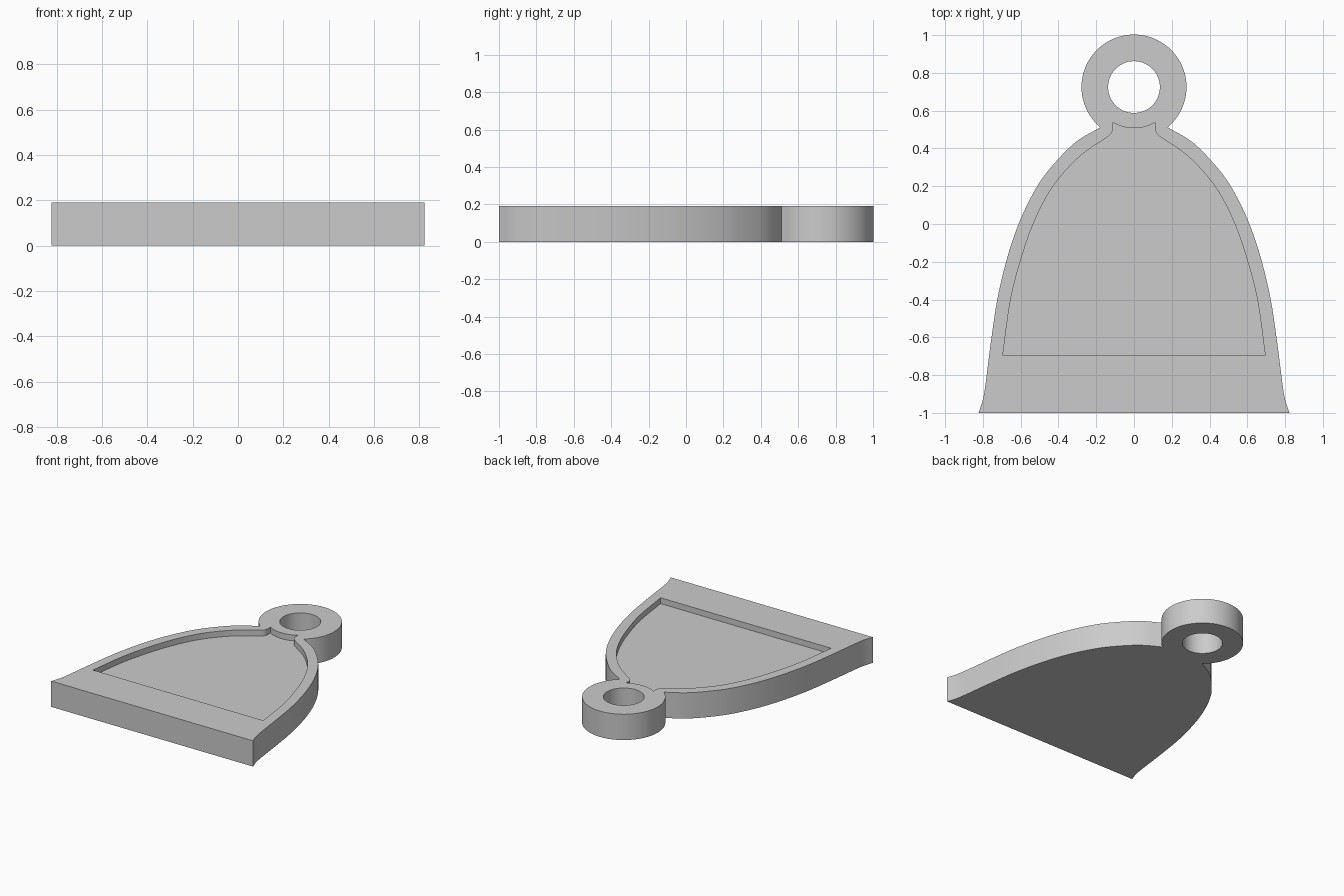
import bpy, bmesh, math
from mathutils import Vector

if "Cube" in bpy.data.objects:
    bpy.data.objects.remove(bpy.data.objects["Cube"])

HEIGHT, FLOOR = 0.19, 0.147
RING_Y, RING_R, HOLE_R, LIP_R = 0.725, 0.278, 0.137, 0.218


def smooth_path(points, steps=6):
    """Catmull-Rom curve through the points, both ends included."""
    p = [Vector(q) for q in points]
    p = [2 * p[0] - p[1]] + p + [2 * p[-1] - p[-2]]
    out = []
    for a, b, c, d in zip(p, p[1:], p[2:], p[3:]):
        for i in range(steps):
            t = i / steps
            out.append(0.5 * (2 * b + (c - a) * t + (2 * a - 5 * b + 4 * c - d) * t ** 2
                              + (3 * b - a - 3 * c + d) * t ** 3))
    return out + [p[-2]]


def arc(radius, start, end, count):
    """Points around the ring centre."""
    angles = [start + (end - start) * i / count for i in range(count + 1)]
    return [Vector((radius * math.cos(a), RING_Y + radius * math.sin(a))) for a in angles]


def mirrored(points):
    """The same path on the other side, walked backwards."""
    return [Vector((-p.x, p.y)) for p in reversed(points)]


# Bell flank and hanging ring as one outline
join = math.atan2(0.51 - RING_Y, 0.18)
ring = arc(RING_R, join, math.pi - join, 72)
flank = smooth_path([ring[0], (0.30, 0.44), (0.40, 0.345), (0.50, 0.22), (0.59, 0.05),
                     (0.66, -0.14), (0.72, -0.38), (0.757, -0.62), (0.785, -0.84),
                     (0.80, -0.93), (0.823, -1)])
outline = ring[1:-1] + mirrored(flank)[::-1] + flank[::-1]

# Sunken panel: flank offset, neck curl and arc below the ring
side = smooth_path([(0.143, 0.459), (0.26, 0.38), (0.355, 0.29), (0.443, 0.178),
                    (0.525, 0.02), (0.59, -0.16), (0.652, -0.395), (0.695, -0.697)])
curl = smooth_path([(0.112, 0.54), (0.113, 0.50), (0.122, 0.477), (0.143, 0.459)], 4)
half = curl[:-1] + side
lip_angle = math.acos(0.112 / LIP_R)
lip = arc(LIP_R, lip_angle - math.pi, -lip_angle, 14)
panel = lip[1:-1] + half + mirrored(half)

hole = arc(HOLE_R, 0, 2 * math.pi, 64)[:-1]

bm = bmesh.new()


def loop(points, z):
    verts = [bm.verts.new((p.x, p.y, z)) for p in points]
    edges = [bm.edges.new((v, verts[i - 1])) for i, v in enumerate(verts)]
    return verts, edges


def wall(low, high):
    for i in range(len(low[0])):
        bm.faces.new((low[0][i - 1], low[0][i], high[0][i], high[0][i - 1]))


def cap(*loops):
    edges = [e for item in loops for e in item[1]]
    bmesh.ops.triangle_fill(bm, edges=edges, use_beauty=True, normal=(0, 0, 1))


out_low, out_high = loop(outline, 0), loop(outline, HEIGHT)
hole_low, hole_high = loop(hole, 0), loop(hole, HEIGHT)
panel_low, panel_high = loop(panel, FLOOR), loop(panel, HEIGHT)

# Flat faces, then the upright walls
cap(out_low, hole_low)
cap(out_high, hole_high, panel_high)
cap(panel_low)
wall(out_low, out_high)
wall(hole_low, hole_high)
wall(panel_low, panel_high)
bmesh.ops.recalc_face_normals(bm, faces=bm.faces[:])

mesh = bpy.data.meshes.new("bell_pendant")
bm.to_mesh(mesh)
bm.free()
pendant = bpy.data.objects.new("bell_pendant", mesh)
bpy.context.collection.objects.link(pendant)

# Plain grey
grey = bpy.data.materials.new("light_grey")
grey.use_nodes = True
colour = (0.6, 0.6, 0.6, 1)
grey.diffuse_color = colour
grey.node_tree.nodes["Principled BSDF"].inputs["Base Color"].default_value = colour
mesh.materials.append(grey)

bpy.ops.object.select_all(action="DESELECT")
pendant.select_set(True)
bpy.context.view_layer.objects.active = pendant
bpy.ops.object.shade_smooth_by_angle(angle=math.radians(30))
